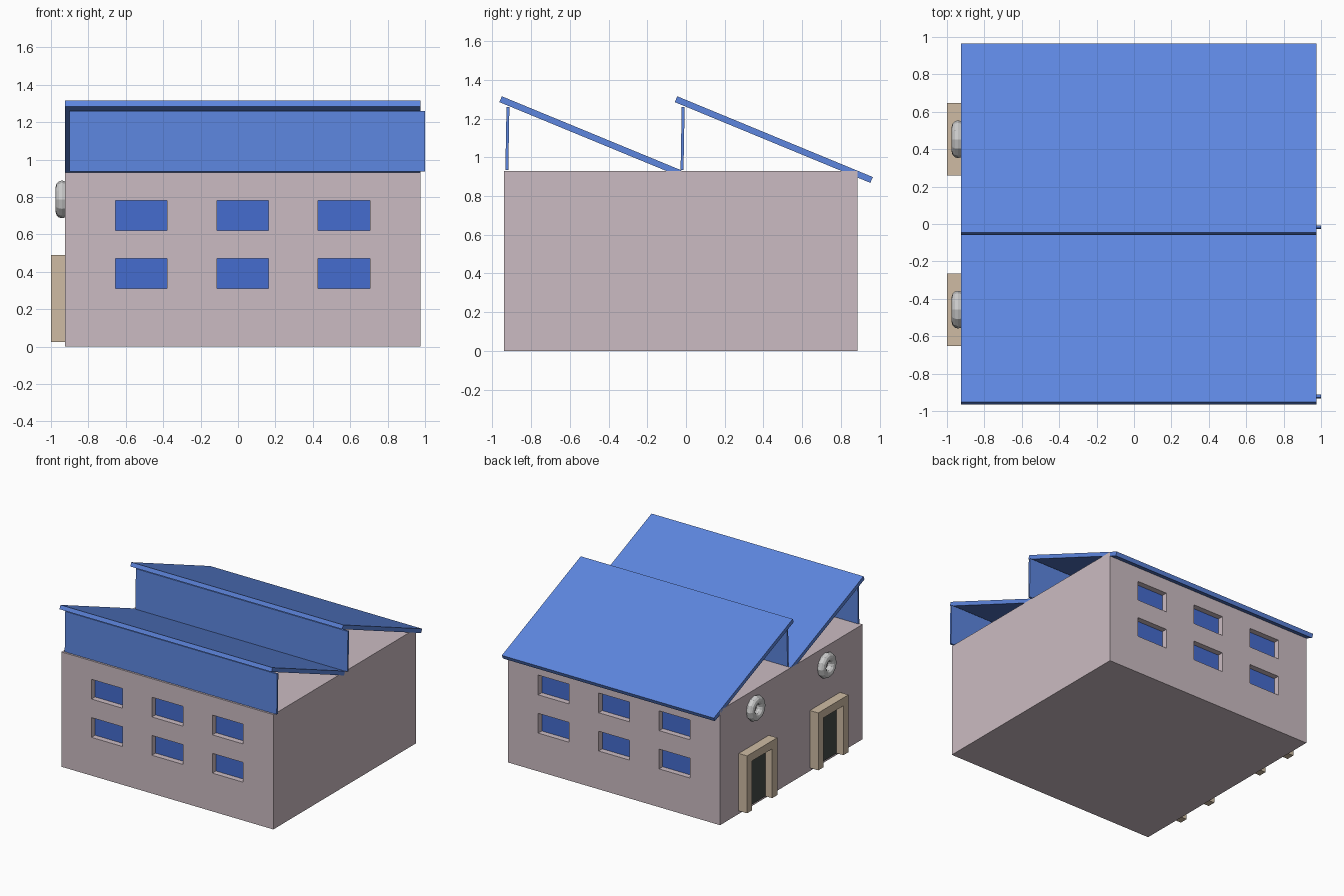
import bpy, bmesh, math
from mathutils import Matrix

if "Cube" in bpy.data.objects:
    bpy.data.objects.remove(bpy.data.objects["Cube"])


def material(name, rgb):
    m = bpy.data.materials.new(name)
    m.diffuse_color = (*rgb, 1)
    m.use_nodes = True
    m.node_tree.nodes["Principled BSDF"].inputs["Base Color"].default_value = m.diffuse_color
    return m


WALL = material("wall_plaster", (0.60, 0.50, 0.54))
BLUE = material("roof_blue", (0.11, 0.24, 0.74))
GLASS = material("window_blue", (0.06, 0.15, 0.62))
STONE = material("frame_stone", (0.62, 0.50, 0.37))
DARK = material("door_dark", (0.06, 0.07, 0.065))


def finish(name, bm, mat=None):
    bmesh.ops.recalc_face_normals(bm, faces=bm.faces)
    me = bpy.data.meshes.new(name)
    bm.to_mesh(me)
    bm.free()
    ob = bpy.data.objects.new(name, me)
    bpy.context.collection.objects.link(ob)
    if mat:
        me.materials.append(mat)
    return ob


def boxes(name, bounds, mat=None):
    """One object made of boxes given as (x0, x1, y0, y1, z0, z1)."""
    bm = bmesh.new()
    for x0, x1, y0, y1, z0, z1 in bounds:
        mtx = (Matrix.Translation(((x0 + x1) / 2, (y0 + y1) / 2, (z0 + z1) / 2))
               @ Matrix.Diagonal((x1 - x0, y1 - y0, z1 - z0, 1)))
        bmesh.ops.create_cube(bm, size=1, matrix=mtx)
    return finish(name, bm, mat)


def extrude_x(name, profile, x0, x1, mat):
    """Extrude a (y, z) outline along x."""
    bm = bmesh.new()
    f = bm.faces.new([bm.verts.new((x0, y, z)) for y, z in profile])
    new = bmesh.ops.extrude_face_region(bm, geom=[f])["geom"]
    verts = [v for v in new if isinstance(v, bmesh.types.BMVert)]
    bmesh.ops.translate(bm, vec=(x1 - x0, 0, 0), verts=verts)
    return finish(name, bm, mat)


X0, X1, Y0, Y1, TOP = -0.925, 0.975, -0.94, 0.885, 0.93

# Walls with recessed window openings on front and back
walls = boxes("walls", [(X0, X1, Y0, Y1, 0, TOP)], WALL)
DEPTH = 0.05
cuts, panes = [], []
for cx in (-0.517, 0.025, 0.567):
    for z0 in (0.31, 0.62):
        for wall, inward in ((Y0, 1), (Y1, -1)):
            x = (cx - 0.138, cx + 0.138)
            z = (z0, z0 + 0.16)
            back = wall + inward * DEPTH
            cuts.append((*x, *sorted((wall - inward * 0.05, back)), *z))
            panes.append((*x, *sorted((back - inward * 0.004, back + inward * 0.004)), *z))
cutter = boxes("window_cutter", cuts)
cutter.hide_render = True
mod = walls.modifiers.new("window_openings", "BOOLEAN")
mod.operation = "DIFFERENCE"
mod.solver = "EXACT"
mod.object = cutter
bpy.context.view_layer.objects.active = walls
bpy.ops.object.modifier_apply(modifier=mod.name)
bpy.data.objects.remove(cutter)
boxes("window_panes", panes, GLASS)

# Sawtooth roof: sloping slabs, each with a thin upright panel below its high edge
for part, y, end_y, end_z in (("front", -0.951, -0.022, 0.932),
                              ("rear", -0.045, 0.965, 0.898)):
    extrude_x(part + "_roof_slope",
              [(y, 1.315), (end_y, end_z), (end_y - 0.013, end_z - 0.03), (y - 0.013, 1.285)],
              X0, X1, BLUE)
for part, y in (("front", -0.933), ("rear", -0.028)):
    extrude_x(part + "_roof_upright",
              [(y, 0.935), (y + 0.015, 0.935), (y + 0.021, 1.26), (y + 0.006, 1.26)],
              -0.90, 1.0, BLUE)

# Doorways and round vents on the left side
for part, cy in (("front", -0.458), ("rear", 0.453)):
    a, b, w = cy - 0.193, cy + 0.193, 0.065
    frame = [(a, 0.025), (a, 0.49), (b, 0.49), (b, 0.025),
             (b - w, 0.025), (b - w, 0.425), (a + w, 0.425), (a + w, 0.025)]
    extrude_x(part + "_door_frame", frame, -1.0, X0 + 0.002, STONE)
    boxes(part + "_door", [(-0.94, X0 + 0.002, a + w, b - w, 0.025, 0.425)], DARK)
    bpy.ops.mesh.primitive_torus_add(major_segments=12, minor_segments=12,
                                     major_radius=0.067, minor_radius=0.034,
                                     location=(-0.941, cy, 0.787),
                                     rotation=(0, math.pi / 2, 0))
    bpy.context.object.name = part + "_round_vent"
